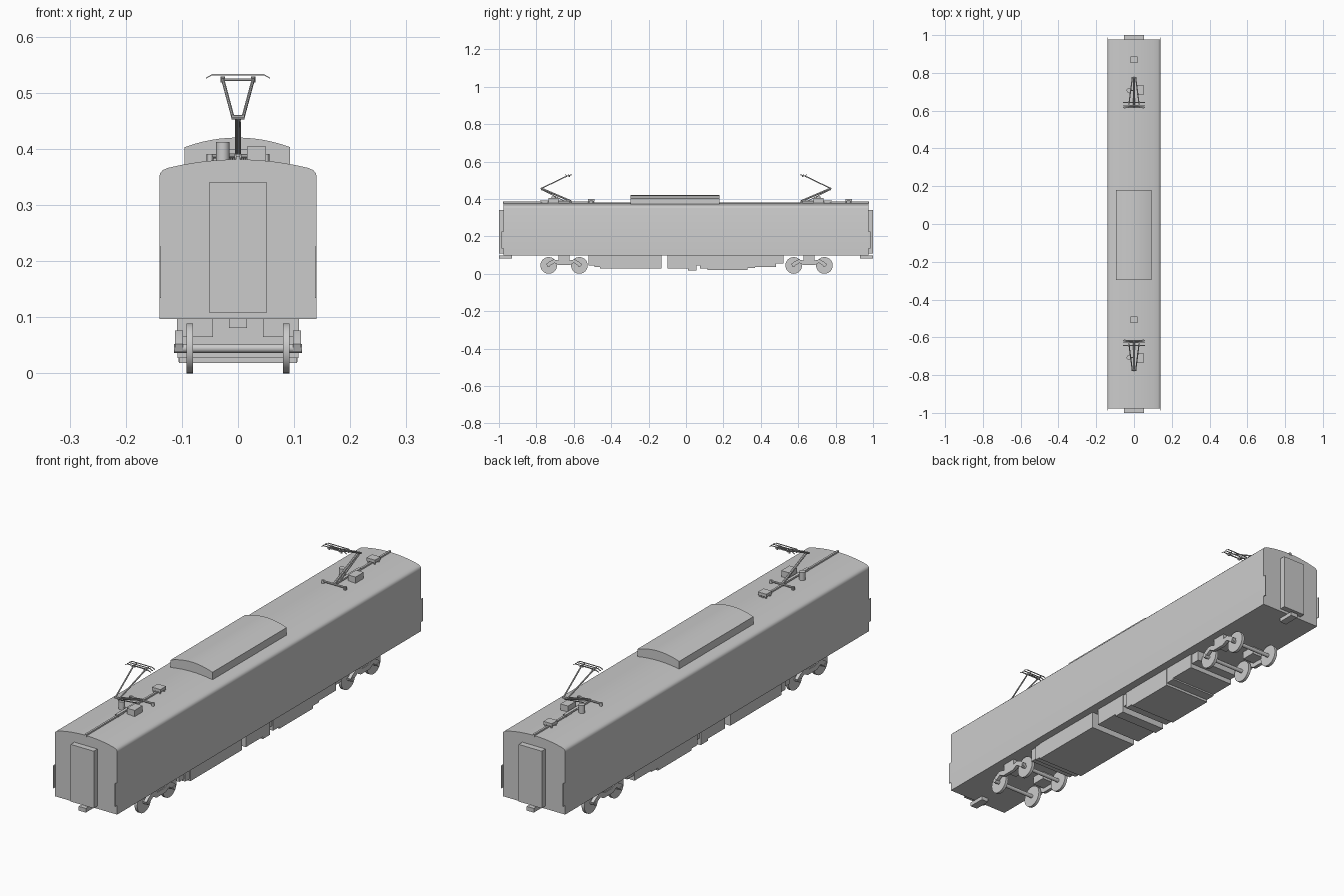
import bpy, bmesh, math
from mathutils import Vector


def finish(name, bm):
    bmesh.ops.recalc_face_normals(bm, faces=bm.faces)
    me = bpy.data.meshes.new(name)
    bm.to_mesh(me)
    bm.free()
    ob = bpy.data.objects.new(name, me)
    bpy.context.scene.collection.objects.link(ob)
    bpy.ops.object.select_all(action='DESELECT')
    ob.select_set(True)
    bpy.context.view_layer.objects.active = ob
    bpy.ops.object.shade_smooth_by_angle(angle=math.radians(30))
    return ob


def prism(name, pts, axis, a, b):
    """Extrude a profile: axis 'y' takes (x, z) points, axis 'x' takes (y, z)."""
    bm = bmesh.new()
    place = (lambda p: (p[0], a, p[1])) if axis == 'y' else (lambda p: (a, p[0], p[1]))
    f = bm.faces.new([bm.verts.new(place(p)) for p in pts])
    ext = bmesh.ops.extrude_face_region(bm, geom=[f])
    d = Vector((0, b - a, 0)) if axis == 'y' else Vector((b - a, 0, 0))
    bmesh.ops.translate(bm, vec=d, verts=[v for v in ext['geom'] if isinstance(v, bmesh.types.BMVert)])
    return finish(name, bm)


def box(name, x0, x1, y0, y1, z0, z1):
    return prism(name, [(x0, z0), (x1, z0), (x1, z1), (x0, z1)], 'y', y0, y1)


def rod(name, p, q, r, n=8):
    p, q = Vector(p), Vector(q)
    bm = bmesh.new()
    bmesh.ops.create_cone(bm, cap_ends=True, segments=n, radius1=r, radius2=r, depth=(q - p).length)
    rot = (q - p).to_track_quat('Z', 'Y').to_matrix()
    bmesh.ops.rotate(bm, matrix=rot, verts=bm.verts)
    bmesh.ops.translate(bm, vec=(p + q) / 2, verts=bm.verts)
    return finish(name, bm)


def crown(x0, x1, edge, top, n=12):
    """Shallow roof curve from x1 to x0."""
    m, h = (x0 + x1) / 2, (x1 - x0) / 2
    return [(m + h * t, top - (top - edge) * t * t) for t in (1 - 2 * i / n for i in range(n + 1))]


# Car body with rounded roof edges
corner = [(0.14, 0.351), (0.1385, 0.357), (0.134, 0.362)]
profile = ([(-0.14, 0.097), (0.14, 0.097)] + corner + crown(-0.125, 0.125, 0.366, 0.381)
           + [(-x, z) for x, z in reversed(corner)])
prism("car_body", profile, 'y', -0.976, 0.976)

# Raised roof unit
prism("roof_unit", [(-0.095, 0.365), (0.093, 0.365)] + crown(-0.095, 0.093, 0.403, 0.42),
      'y', -0.297, 0.18)

# Underfloor equipment: start, end, bottom height, half width
for y0, y1, z, w in [(-0.52, -0.49, 0.045, 0.1), (-0.49, -0.46, 0.036, 0.105),
                     (-0.46, -0.13, 0.027, 0.108), (-0.10, 0.01, 0.027, 0.105),
                     (0.01, 0.055, 0.018, 0.105), (0.055, 0.075, 0.045, 0.1),
                     (0.075, 0.115, 0.027, 0.105), (0.115, 0.33, 0.02, 0.106),
                     (0.33, 0.37, 0.03, 0.105), (0.37, 0.48, 0.036, 0.105),
                     (0.48, 0.52, 0.055, 0.1)]:
    box("underfloor_box", -w, w, y0, y1, z, 0.098)

# Bogie side frame outline, right half offsets from the bogie centre
upper = [(0.02, 0.066), (0.04, 0.074), (0.058, 0.076), (0.08, 0.064), (0.095, 0.052)]
lower = [(0.09, 0.04), (0.07, 0.046), (0.052, 0.058), (0.03, 0.046)]
half = upper + lower
outline = half + [(-y, z) for y, z in reversed(half)]

for s in (-1, 1):
    # Gangway door, coupler and corner plates at each end
    box("gangway", -0.052, 0.052, s * 0.97, s * 1.0, 0.108, 0.34)
    box("coupler", -0.016, 0.016, s * 0.93, s * 1.0, 0.081, 0.098)
    for t in (-1, 1):
        box("corner_plate", t * 0.137, t * 0.14, s * 0.965, s * 0.987, 0.134, 0.226)

    # Bogie
    c = s * 0.655 + 0.003
    for d in (-0.082, 0.082):
        rod("axle", (-0.114, c + d, 0.0445), (0.114, c + d, 0.0445), 0.008, 16)
        for t in (-1, 1):
            rod("wheel", (t * 0.08, c + d, 0.0445), (t * 0.092, c + d, 0.0445), 0.0445, 32)
    for t in (-1, 1):
        prism("bogie_side_frame", [(c + y, z) for y, z in outline], 'x', t * 0.098, t * 0.112)
        box("bogie_bolster", t * 0.045, t * 0.109, c - 0.03, c + 0.03, 0.065, 0.098)

    # Pantograph base with insulator feet
    yb, yk, yh = s * 0.617, s * 0.774, s * 0.625
    box("pantograph_base", -0.006, 0.006, yb, s * 0.78, 0.384, 0.391)
    rod("pantograph_cross_bar", (-0.05, yb, 0.387), (0.05, yb, 0.387), 0.004)
    for x, y in [(-0.05, yb), (0.05, yb), (0, s * 0.775)]:
        rod("insulator_foot", (x, y, 0.374), (x, y, 0.391), 0.006, 12)

    # Pantograph arms
    rod("lower_arm", (0, yb, 0.389), (0, yk, 0.456), 0.005)
    rod("control_rod", (0.004, s * 0.65, 0.389), (0.004, yk, 0.45), 0.002, 6)
    rod("knee_bar", (-0.012, yk, 0.456), (0.012, yk, 0.456), 0.004)
    for t in (-1, 1):
        rod("upper_arm", (t * 0.009, yk, 0.456), (t * 0.027, yh + s * 0.01, 0.523), 0.003)
        rod("head_spring", (t * 0.027, yh, 0.518), (t * 0.027, yh, 0.529), 0.004)
        rod("head_link", (t * 0.027, yh - s * 0.012, 0.527), (t * 0.027, yh + s * 0.018, 0.527), 0.002, 6)
    rod("head_bar", (-0.027, yh, 0.523), (0.027, yh, 0.523), 0.002, 6)

    # Contact strips with bent horns
    strip = [(-0.057, 0.525), (-0.046, 0.531), (0.046, 0.531), (0.057, 0.525),
             (0.057, 0.527), (0.046, 0.533), (-0.046, 0.533), (-0.057, 0.527)]
    for d in (-0.01, 0.004, 0.018):
        prism("contact_strip", strip, 'y', yh + s * (d - 0.002), yh + s * (d + 0.002))

    # Roof equipment beside the pantograph
    box("roof_switch_box", 0.016, 0.05, s * 0.683, s * 0.735, 0.374, 0.404)
    rod("surge_arrester", (-0.027, s * 0.707, 0.374), (-0.027, s * 0.707, 0.412), 0.012, 20)
    rod("arrester_lead", (-0.027, s * 0.707, 0.389), (0, s * 0.707, 0.389), 0.003, 6)

    # Roof cable running to the car end
    box("roof_cable", -0.004, 0.004, s * 0.74, s * 0.978, 0.376, 0.387)

# Cable junctions on short insulators
for y in (-0.507, 0.87):
    box("cable_junction", -0.019, 0.019, y - 0.018, y + 0.018, 0.388, 0.4)
    for dx in (-0.013, 0.013):
        for dy in (-0.012, 0.012):
            rod("junction_insulator", (dx, y + dy, 0.376), (dx, y + dy, 0.389), 0.004)
box("junction_cable", -0.004, 0.004, -0.62, -0.49, 0.378, 0.387)
